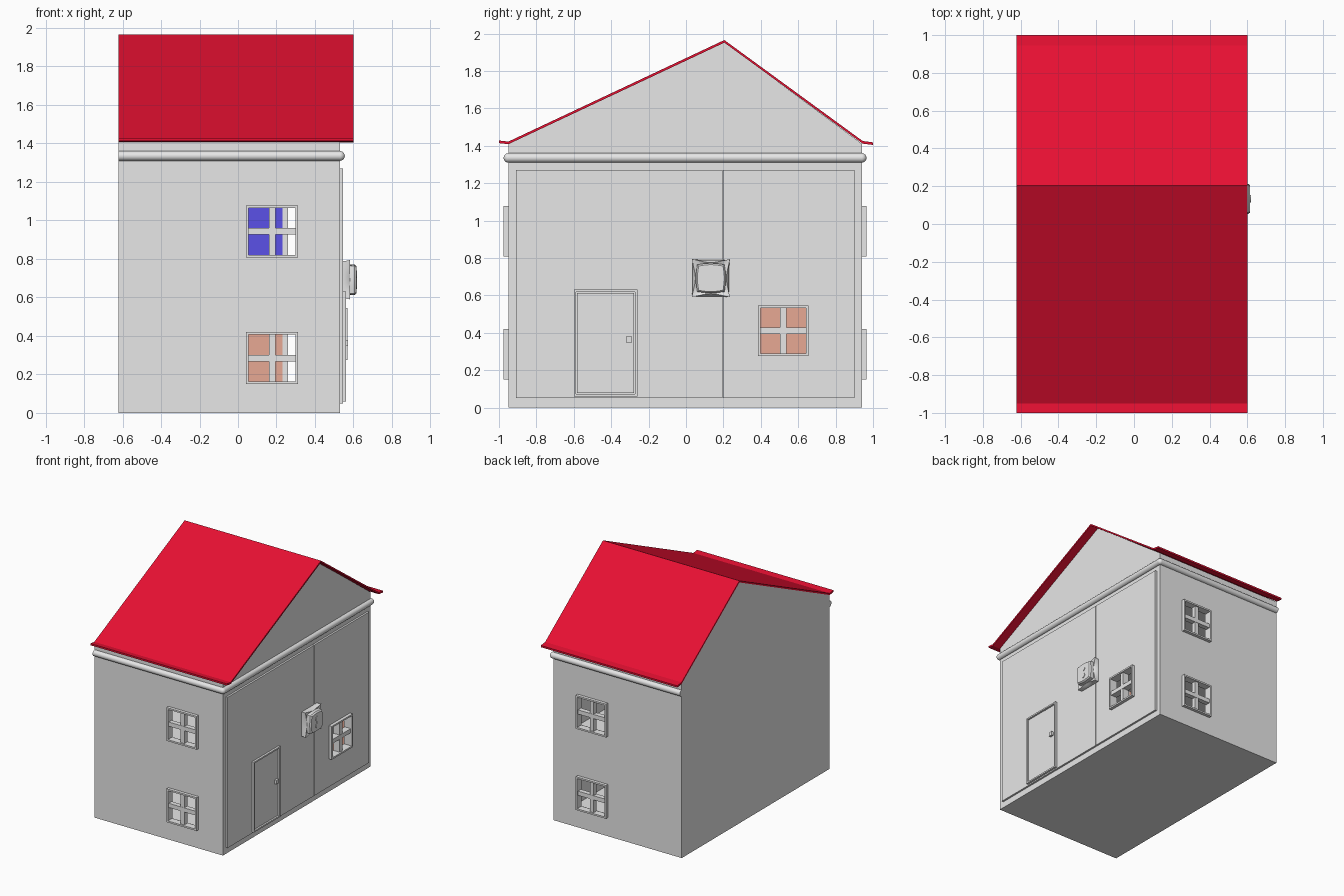
import bpy, bmesh, math
from mathutils import Matrix, Vector

if "Cube" in bpy.data.objects:
    bpy.data.objects.remove(bpy.data.objects["Cube"])


def material(name, rgb):
    m = bpy.data.materials.new(name)
    m.diffuse_color = (*rgb, 1)
    m.use_nodes = True
    m.node_tree.nodes["Principled BSDF"].inputs["Base Color"].default_value = m.diffuse_color
    return m


GREY = material("light_grey", (0.8, 0.8, 0.8))
RED = material("roof_red", (0.8, 0.005, 0.032))
BLUE = material("upstairs_blue", (0.114, 0.091, 0.88))
SALMON = material("downstairs_salmon", (0.87, 0.43, 0.32))


def finish(name, bm, *mats):
    bmesh.ops.recalc_face_normals(bm, faces=bm.faces[:])
    me = bpy.data.meshes.new(name)
    bm.to_mesh(me)
    bm.free()
    ob = bpy.data.objects.new(name, me)
    bpy.context.collection.objects.link(ob)
    for m in mats:
        me.materials.append(m)
    return ob


def add_box(bm, x0, x1, y0, y1, z0, z1):
    size = Matrix.Diagonal((abs(x1 - x0), abs(y1 - y0), abs(z1 - z0), 1))
    mid = Matrix.Translation(((x0 + x1) / 2, (y0 + y1) / 2, (z0 + z1) / 2))
    bmesh.ops.create_cube(bm, size=1, matrix=mid @ size)


def boxes(name, mat, *dims):
    bm = bmesh.new()
    for d in dims:
        add_box(bm, *d)
    return finish(name, bm, mat)


def prism(name, profile, x0, x1, mat):
    """Extrude a (y, z) outline along x."""
    bm = bmesh.new()
    f = bm.faces.new([bm.verts.new((x0, y, z)) for y, z in profile])
    ext = bmesh.ops.extrude_face_region(bm, geom=[f])["geom"]
    bmesh.ops.translate(bm, vec=(x1 - x0, 0, 0),
                        verts=[v for v in ext if isinstance(v, bmesh.types.BMVert)])
    return finish(name, bm, mat)


def cut(ob, cutter):
    mod = ob.modifiers.new("cut", "BOOLEAN")
    mod.operation, mod.solver, mod.object = "DIFFERENCE", "EXACT", cutter
    bpy.context.view_layer.objects.active = ob
    bpy.ops.object.modifier_apply(modifier=mod.name)


def cylinder(bm, a, b, r, seg=24):
    a, b = Vector(a), Vector(b)
    rot = (b - a).to_track_quat("Z", "Y").to_matrix().to_4x4()
    bmesh.ops.create_cone(bm, cap_ends=True, segments=seg, radius1=r, radius2=r,
                          depth=(b - a).length,
                          matrix=Matrix.Translation((a + b) / 2) @ rot)


def smooth(ob):
    bpy.ops.object.select_all(action="DESELECT")
    ob.select_set(True)
    bpy.context.view_layer.objects.active = ob
    bpy.ops.object.shade_smooth_by_angle(angle=math.radians(35))


X0, X1, Y0, Y1 = -0.62, 0.53, -0.95, 0.94
IX0, IX1, IY0, IY1 = -0.58, 0.50, -0.91, 0.90
RIDGE, STOREYS = 0.205, ((0.04, 0.63), (0.67, 1.30))

# windows: name, axis of wall, wall position, outward sign, centre along wall, centre height
windows = [("right_window", "x", X1, 1, 0.52, 0.411)]
for side, wall, s in (("front", Y0, -1), ("back", Y1, 1)):
    for level, z in (("lower", 0.285), ("upper", 0.943)):
        windows.append((f"{side}_{level}_window", "y", wall, s, 0.177, z))


def on_wall(axis, wall, s, u0, u1, w0, w1, z0, z1):
    """Box given along the wall (u), outward from it (w) and up (z)."""
    d = (wall + s * w0, wall + s * w1)
    return (*d, u0, u1, z0, z1) if axis == "x" else (u0, u1, *d, z0, z1)


# house body, hollowed into two storeys, with window openings
house = prism("house_body", [(Y0, 0), (Y1, 0), (Y1, 1.411), (RIDGE, 1.953), (Y0, 1.411)],
              X0, X1, GREY)
rooms = boxes("room_cutter", GREY, *[(IX0, IX1, IY0, IY1, a, b) for a, b in STOREYS])
H = 0.127
holes = boxes("window_cutter", GREY, *[
    on_wall(ax, wall, s, u - H, u + H, -0.06, 0.06, z - H, z + H)
    for _, ax, wall, s, u, z in windows])
cut(house, rooms)
cut(house, holes)

# inner wall paint: salmon downstairs, blue upstairs
while len(house.data.materials) < 3:
    house.data.materials.append(None)
for i, m in enumerate((GREY, SALMON, BLUE)):
    house.data.materials[i] = m
for p in house.data.polygons:
    c, n = p.center, p.normal
    painted = (abs(c.x - IX0) < 0.002 and n.x > 0.9) or \
              (abs(c.y - IY0) < 0.002 and n.y > 0.9) or \
              (abs(c.y - IY1) < 0.002 and n.y < -0.9)
    p.material_index = (1 if c.z < 0.65 else 2) if painted else 0

# partition walls between rooms, with plain front edges
for level, (a, b), mat in zip(("lower", "upper"), STOREYS, (SALMON, BLUE)):
    boxes(f"{level}_partition", mat, (IX0, 0.23, 0.19, 0.22, a, b))
    boxes(f"{level}_partition_edge", GREY, (0.23, 0.26, 0.19, 0.22, a, b))

# large hinged panels on the right side
boxes("left_hinged_panel", GREY, (X1 - 0.005, 0.545, -0.91, 0.194, 0.05, 1.27))
panel = boxes("right_hinged_panel", GREY, (X1 - 0.005, 0.545, 0.199, 0.90, 0.05, 1.27))
cut(panel, holes)
for helper in (rooms, holes):
    bpy.data.objects.remove(helper)

# window frames and glazing bars
for name, ax, wall, s, u, z in windows:
    o, i, m = 0.135, 0.122, 0.017
    out = 0.04 if ax == "x" else 0.025
    parts = [(u - o, u - i, -0.03, out, z - o, z + o), (u + i, u + o, -0.03, out, z - o, z + o),
             (u - i, u + i, -0.03, out, z + i, z + o), (u - i, u + i, -0.03, out, z - o, z - i),
             (u - m, u + m, -0.025, out - 0.012, z - i, z + i),
             (u - i, u + i, -0.024, out - 0.01, z - m, z + m)]
    boxes(name, GREY, *[on_wall(ax, wall, s, *p) for p in parts])

# small entrance door
boxes("door_frame", GREY, (0.54, 0.562, -0.60, -0.588, 0.06, 0.63),
      (0.54, 0.562, -0.272, -0.26, 0.06, 0.63),
      (0.54, 0.562, -0.588, -0.272, 0.618, 0.63),
      (0.54, 0.562, -0.588, -0.272, 0.06, 0.072))
boxes("door_leaf", GREY, (0.54, 0.554, -0.582, -0.278, 0.077, 0.612))
boxes("door_knob", GREY, (0.55, 0.572, -0.322, -0.29, 0.348, 0.38))

# round moulding along three sides
bm = bmesh.new()
path = [(X0, Y0, 1.335), (X1, Y0, 1.335), (X1, Y1, 1.335), (X0, Y1, 1.335)]
for a, b in zip(path, path[1:]):
    cylinder(bm, a, b, 0.025)
for p in path[1:3]:
    bmesh.ops.create_uvsphere(bm, u_segments=24, v_segments=16, radius=0.025,
                              matrix=Matrix.Translation(p))
smooth(finish("moulding", bm, GREY))

# roof sheet with flared eaves
top = [(-1, 1.428), (-0.95, 1.422), (RIDGE, 1.965), (0.945, 1.425), (1, 1.418)]
prism("roof", top + [(y, z - 0.014) for y, z in reversed(top)], -0.622, 0.60, RED)

# ornate lock plate: lofted from square, through pinched star, to rounded square
LY, LZ, N = 0.133, 0.692, 32
bm = bmesh.new()
rings = []
for x, half, k in ((0.54, 0.098, 1), (0.56, 0.098, 1), (0.582, 0.083, 1.6),
                   (0.575, 0.078, 0.8), (0.605, 0.08, 0.7), (0.615, 0.072, 0.7)):
    ring = []
    for j in range(N):
        t = 2 * math.pi * j / N
        r = half * (1 / max(abs(math.cos(t)), abs(math.sin(t)))) ** k
        ring.append(bm.verts.new((x, LY + r * math.cos(t), LZ + r * math.sin(t))))
    rings.append(ring)
for a, b in zip(rings, rings[1:]):
    for j in range(N):
        bm.faces.new((a[j], a[(j + 1) % N], b[(j + 1) % N], b[j]))
bm.faces.new(rings[0])
bm.faces.new(rings[-1])
smooth(finish("lock", bm, GREY))

# keyhole plate
bm = bmesh.new()
cylinder(bm, (0.61, LY, LZ + 0.027), (0.619, LY, LZ + 0.027), 0.02)
cylinder(bm, (0.61, LY, LZ - 0.029), (0.619, LY, LZ - 0.029), 0.02)
add_box(bm, 0.61, 0.618, LY - 0.007, LY + 0.007, LZ - 0.025, LZ + 0.025)
finish("keyhole", bm, GREY)
